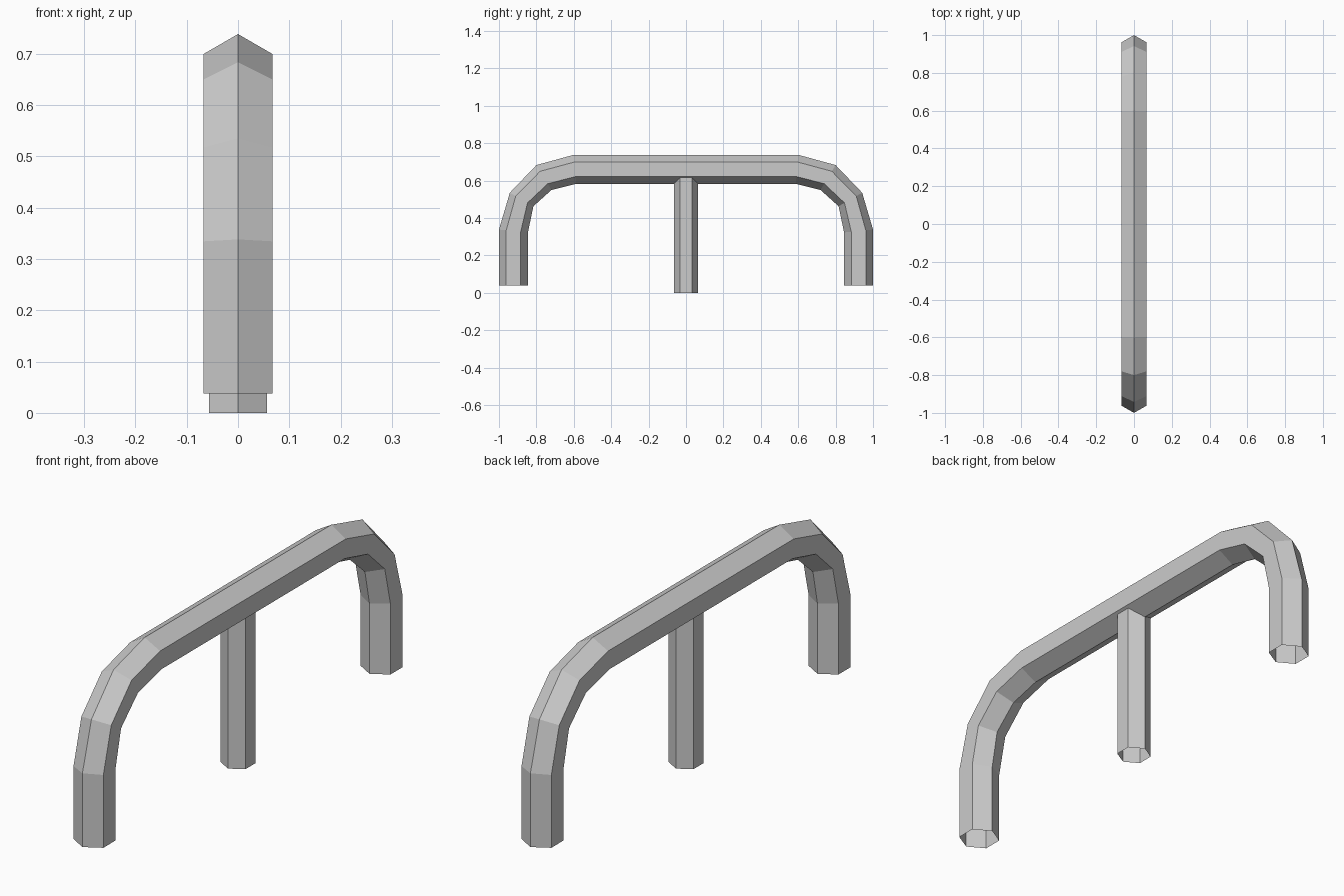
import bpy
import bmesh
import math

cube = bpy.data.objects.get("Cube")
if cube:
    bpy.data.objects.remove(cube, do_unlink=True)

SIDES = 6

metal = bpy.data.materials.new("grey metal")
metal.use_nodes = True
metal.diffuse_color = (0.6, 0.6, 0.6, 1)
metal.node_tree.nodes["Principled BSDF"].inputs["Base Color"].default_value = (0.6, 0.6, 0.6, 1)


def hex_tube(name, stations, radius):
    """Open six-sided tube; each station is an (outer, inner) pair of (y, z) edge points."""
    bm = bmesh.new()
    rings = []
    for (oy, oz), (iy, iz) in stations:
        ring = []
        for k in range(SIDES):
            a = math.tau * k / SIDES
            t = (1 + math.cos(a)) / 2
            ring.append(bm.verts.new((radius * math.sin(a), iy + (oy - iy) * t, iz + (oz - iz) * t)))
        rings.append(ring)
    for r0, r1 in zip(rings, rings[1:]):
        for k in range(SIDES):
            n = (k + 1) % SIDES
            bm.faces.new((r0[k], r0[n], r1[n], r1[k]))
    bm.normal_update()
    mesh = bpy.data.meshes.new(name)
    bm.to_mesh(mesh)
    bm.free()
    mesh.materials.append(metal)
    obj = bpy.data.objects.new(name, mesh)
    bpy.context.scene.collection.objects.link(obj)
    return obj


# Bent rail: mitred outer and inner edge of one half, mirrored to the other end
half = [
    ((1.0, 0.038), (0.845, 0.038)),
    ((1.0, 0.338), (0.845, 0.323)),
    ((0.942, 0.535), (0.816, 0.463)),
    ((0.80, 0.683), (0.719, 0.55)),
    ((0.60, 0.738), (0.587, 0.583)),
]
other = [((-oy, oz), (-iy, iz)) for (oy, oz), (iy, iz) in reversed(half)]
hex_tube("bent_rail", half + other, 0.0775)

# Centre post, its top hidden inside the rail
hex_tube("centre_post", [((0.065, 0), (-0.065, 0)), ((0.065, 0.63), (-0.065, 0.63))], 0.065)
